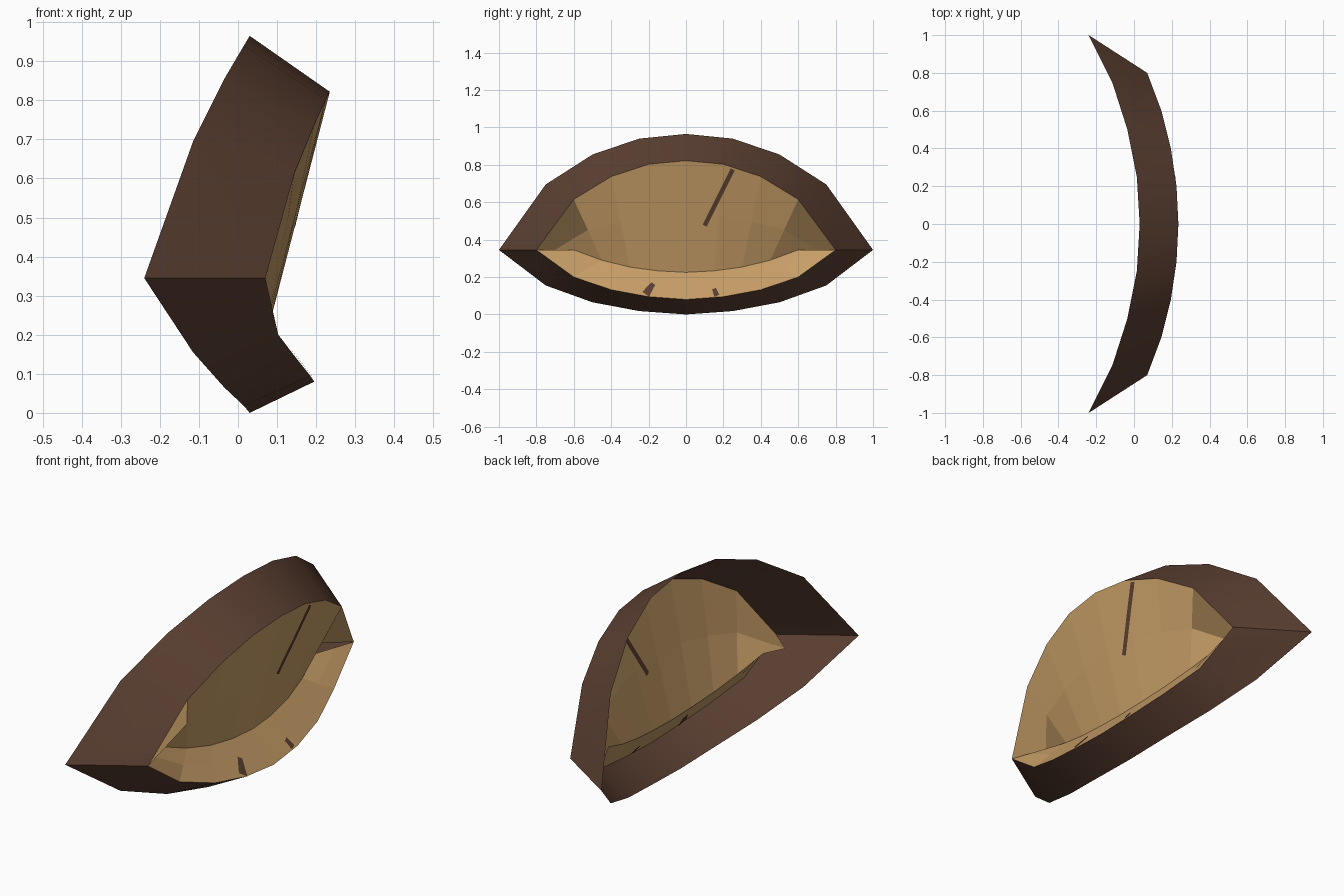
import bpy, bmesh
from mathutils import Vector
from mathutils.bvhtree import BVHTree

if "Cube" in bpy.data.objects:
    bpy.data.objects.remove(bpy.data.objects["Cube"])


def material(name, rgb):
    m = bpy.data.materials.new(name)
    m.diffuse_color = (*rgb, 1)
    m.use_nodes = True
    m.node_tree.nodes["Principled BSDF"].inputs["Base Color"].default_value = m.diffuse_color
    return m


BROWN = material("dark brown", (0.105, 0.05, 0.031))
TAN = material("tan", (0.57, 0.34, 0.135))

# Half profiles from the middle to the corner, as (x, y, z)
OUTER_TOP = [(.03, 0, .965), (.015, .25, .94), (-.035, .5, .855), (-.115, .75, .695), (-.24, 1, .345)]
OUTER_LOW = [(.03, 0, 0), (.015, .25, .018), (-.035, .5, .065), (-.115, .75, .155), (-.24, 1, .345)]
INNER_TOP = [(.235, 0, .822), (.225, .2, .803), (.195, .4, .737), (.145, .6, .615), (.07, .8, .345)]
INNER_LOW = [(.195, 0, .08), (.185, .2, .095), (.155, .4, .132), (.103, .6, .2), (.07, .8, .345)]
SEAM = [(.08, 0, .225), (.075, .15, .233), (.06, .3, .253), (.035, .45, .29), (.0, .6, .345)]


def mirrored(half):
    """Full row from -y to +y."""
    return [Vector((x, -y, z)) for x, y, z in reversed(half[1:])] + [Vector(p) for p in half]


def middle(a, b, dent=0.0):
    """Row halfway between two rows, pushed back at the corners."""
    row = [(p + q) / 2 for p, q in zip(a, b)]
    for i in (0, -1):
        row[i].x -= dent
    return row


def sheet(name, rows, mat, smooth=False, closed=False):
    bm = bmesh.new()
    grid = [[bm.verts.new(p) for p in row] for row in rows]
    n = len(rows[0])
    for a, b in zip(grid, grid[1:]):
        for i in range(n if closed else n - 1):
            j = (i + 1) % n
            bm.faces.new((a[i], a[j], b[j], b[i]))
    # make faces look outward to +x or away from the middle
    bmesh.ops.recalc_face_normals(bm, faces=bm.faces)
    me = bpy.data.meshes.new(name)
    bm.to_mesh(me)
    bm.free()
    me.materials.append(mat)
    ob = bpy.data.objects.new(name, me)
    bpy.context.collection.objects.link(ob)
    if smooth:
        bpy.context.view_layer.objects.active = ob
        ob.select_set(True)
        bpy.ops.object.shade_smooth_by_angle(angle=0.7)
        ob.select_set(False)
    return ob


# Almond shaped frame: a ring running along the top and back along the bottom
def ring(top, low):
    return mirrored(top) + list(reversed(mirrored(low)))[1:-1]


sheet("frame", [ring(OUTER_TOP, OUTER_LOW), ring(INNER_TOP, INNER_LOW)], BROWN, smooth=True, closed=True)

# Upper and lower lids meeting at the seam
top, low, seam = mirrored(INNER_TOP), mirrored(INNER_LOW), mirrored(SEAM)
upper_lid = sheet("upper_lid", [top, middle(top, seam, 0.085), seam], TAN)
lower_lid = sheet("lower_lid", [low, middle(low, seam), seam], TAN)


# Thin brown cracks that follow a lid on both sides
def crack(name, lid, start, end, w0, w1, steps=8):
    tree = BVHTree.FromPolygons([v.co for v in lid.data.vertices],
                                [p.vertices[:] for p in lid.data.polygons])
    a, b = Vector(start), Vector(end)
    side = Vector((-(b - a).y, (b - a).x)).normalized()
    for tag, off in (("front", .004), ("back", -.004)):
        rows = []
        for s in (-1, 1):
            row = []
            for i in range(steps + 1):
                t = i / steps
                p = a.lerp(b, t) + side * s * (w0 + (w1 - w0) * t) / 2
                hit = tree.ray_cast(Vector((2, p.x, p.y)), Vector((-1, 0, 0)))[0]
                if hit:
                    row.append(hit + Vector((off, 0, 0)))
                else:
                    row.append(row[-1].copy() if row else None)
            first = next(r for r in row if r)
            rows.append([r or first for r in row])
        sheet(name + "_" + tag, rows, BROWN)


crack("upper_crack", upper_lid, (.25, .775), (.1, .475), .025, .025)
crack("lower_crack_left", lower_lid, (-.215, .108), (-.175, .165), .045, .025)
crack("lower_crack_right", lower_lid, (.165, .1), (.15, .138), .03, .022)
